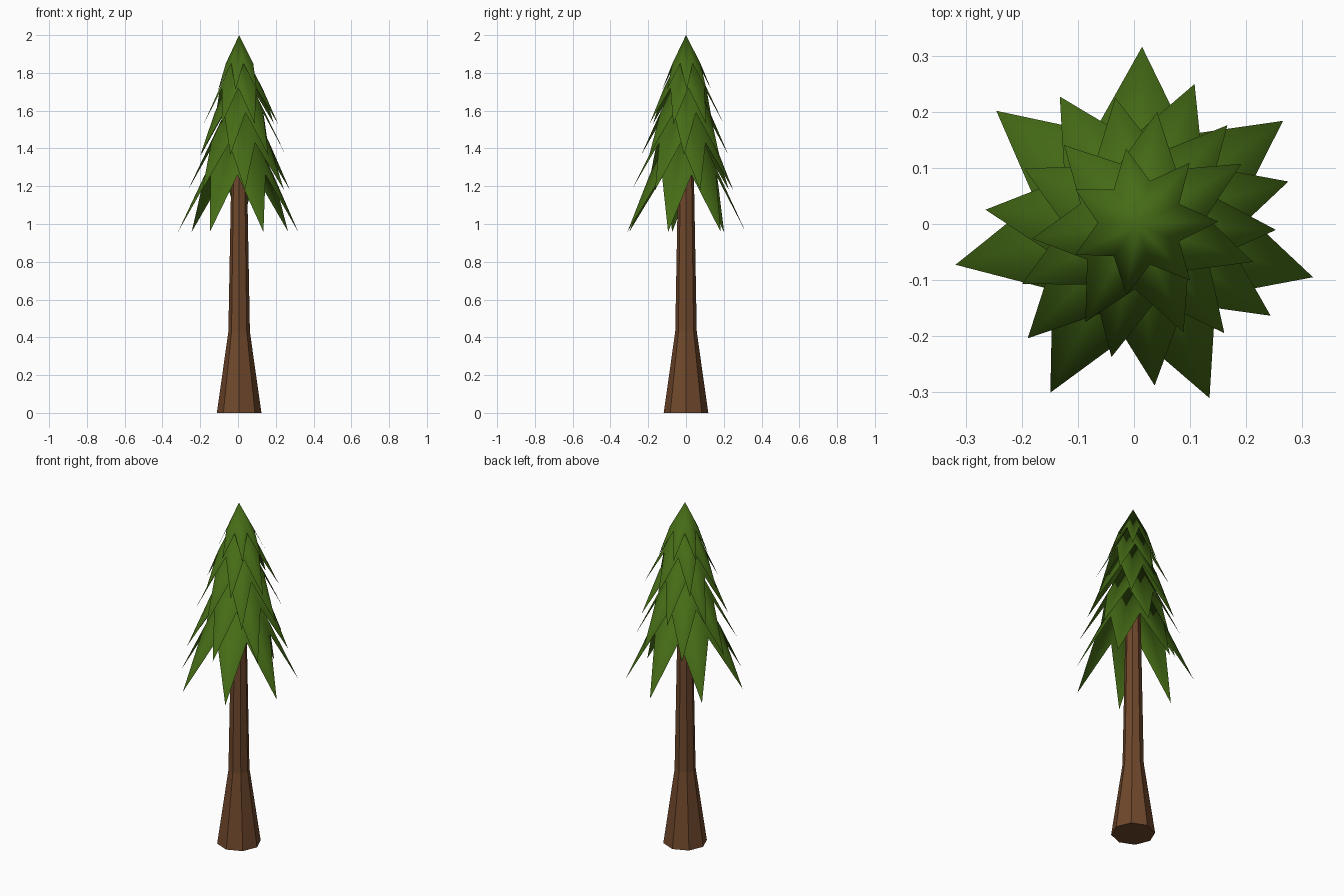
import bpy
import math

if "Cube" in bpy.data.objects:
    bpy.data.objects.remove(bpy.data.objects["Cube"])

CX = 0.006  # trunk axis in x


def make_object(name, verts, faces, mat, smooth):
    mesh = bpy.data.meshes.new(name)
    mesh.from_pydata(verts, [], faces)
    mesh.materials.append(mat)
    for p in mesh.polygons:
        p.use_smooth = smooth
    obj = bpy.data.objects.new(name, mesh)
    bpy.context.collection.objects.link(obj)
    return obj


def material(name, color):
    m = bpy.data.materials.new(name)
    m.diffuse_color = color
    m.use_nodes = True
    m.node_tree.nodes["Principled BSDF"].inputs["Base Color"].default_value = m.diffuse_color
    return m


bark = material("bark", (0.16, 0.065, 0.025, 1))
needles = material("needles", (0.06, 0.15, 0.008, 1))

# Trunk: eight-sided flared column
SIDES = 8
rings = [(0.118, 0.0), (0.057, 0.43), (0.042, 1.25), (0.032, 1.65)]
verts = [(CX + r * math.cos(math.tau * k / SIDES), r * math.sin(math.tau * k / SIDES), z)
         for r, z in rings for k in range(SIDES)]
faces = [(i * SIDES + k, i * SIDES + (k + 1) % SIDES,
          (i + 1) * SIDES + (k + 1) % SIDES, (i + 1) * SIDES + k)
         for i in range(len(rings) - 1) for k in range(SIDES)]
faces.append(tuple(reversed(range(SIDES))))
faces.append(tuple(range((len(rings) - 1) * SIDES, len(rings) * SIDES)))
make_object("trunk", verts, faces, bark, False)

# Foliage: open star-shaped cones with seven drooping points
POINTS = 7
# apex z, notch z, tip z, tip radius, angle of first tip, ring centre x, y
tiers = [
    (2.00, 1.85, 1.71, 0.134, 103, 0.016, 0.004),
    (1.95, 1.72, 1.53, 0.203, 84, 0.020, -0.002),
    (1.87, 1.59, 1.365, 0.237, 102, 0.016, -0.007),
    (1.75, 1.43, 1.18, 0.278, 69.6, 0.011, -0.011),
    (1.64, 1.26, 0.958, 0.327, 88, 0.003, -0.011),
]
for n, (za, zn, zt, r, deg, cx, cy) in enumerate(tiers):
    verts = [(CX, 0, za)]
    for k in range(POINTS * 2):
        a = math.radians(deg) + math.pi * k / POINTS
        tip = k % 2 == 0
        rad = r if tip else r * 0.57
        s = 1 if tip else 0.57
        verts.append((CX + (cx - CX) * s + rad * math.cos(a),
                      cy * s + rad * math.sin(a), zt if tip else zn))
    m = POINTS * 2
    faces = [(0, k + 1, (k + 1) % m + 1) for k in range(m)]
    make_object(f"foliage_tier_{n + 1}", verts, faces, needles, True)
